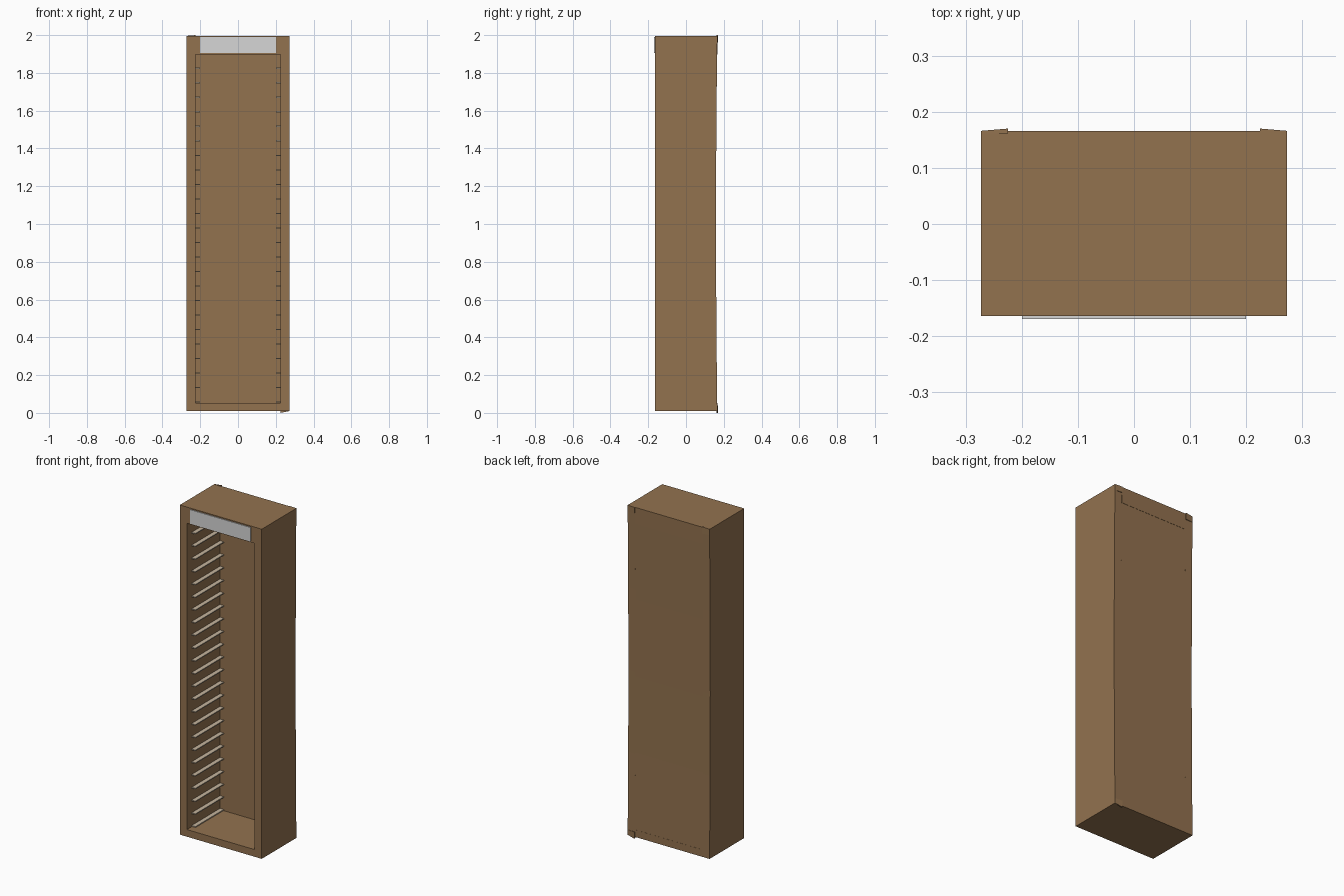
import bpy
import bmesh
from mathutils import Vector

cube = bpy.data.objects.get("Cube")
if cube:
    bpy.data.objects.remove(cube, do_unlink=True)


def material(name, rgb):
    mat = bpy.data.materials.new(name)
    mat.use_nodes = True
    colour = (*rgb, 1.0)
    mat.diffuse_color = colour
    mat.node_tree.nodes["Principled BSDF"].inputs["Base Color"].default_value = colour
    return mat


wood = material("brown wood", (0.29, 0.168, 0.078))
rail_mat = material("pale beige rail", (0.56, 0.46, 0.34))
sign_mat = material("light grey sign", (0.67, 0.67, 0.67))


def finish(name, bm, mat):
    bmesh.ops.recalc_face_normals(bm, faces=bm.faces)
    mesh = bpy.data.meshes.new(name)
    bm.to_mesh(mesh)
    bm.free()
    mesh.materials.append(mat)
    obj = bpy.data.objects.new(name, mesh)
    bpy.context.collection.objects.link(obj)
    return obj


def add_box(bm, lo, hi):
    lo, hi = Vector(lo), Vector(hi)
    verts = bmesh.ops.create_cube(bm, size=1)["verts"]
    for v in verts:
        v.co = (lo + hi) / 2 + v.co * (hi - lo)
    return verts


def box(name, lo, hi, mat, bowed=False):
    bm = bmesh.new()
    add_box(bm, lo, hi)
    if bowed:
        # slight inward bow of the rear face along the height
        for i in range(1, 8):
            geom = bm.verts[:] + bm.edges[:] + bm.faces[:]
            cut = lo[2] + (hi[2] - lo[2]) * i / 8
            bmesh.ops.bisect_plane(bm, geom=geom, plane_co=(0, 0, cut), plane_no=(0, 0, 1))
        for v in bm.verts:
            if v.co.y > hi[1] - 0.001:
                v.co.y = REAR_MID + (REAR - REAR_MID) * (v.co.z - 1) ** 2
    return finish(name, bm, mat)


W, INNER = 0.273, 0.225          # outer and inner half widths
FRONT, REAR, REAR_MID = -0.164, 0.166, 0.159
BASE, FLOOR, CEILING, TOP = 0.01, 0.053, 1.898, 1.996

# Carcass
box("right_side", (-W, FRONT, BASE), (-INNER, REAR, TOP), wood, True)
box("left_side", (INNER, FRONT, BASE), (W, REAR, TOP), wood, True)
box("bottom_board", (-INNER, FRONT, BASE), (INNER, REAR, FLOOR), wood)
box("top_board", (-INNER, FRONT, CEILING), (INNER, REAR, TOP), wood)
box("back_panel", (-INNER, 0.151, FLOOR), (INNER, REAR, CEILING), wood, True)

# Slightly lifted rear corners
for name, side, z0, z1 in (("rear_corner_top_right", -1, 1.96, 2.0),
                           ("rear_corner_top_left", 1, 1.96, TOP),
                           ("rear_corner_bottom_left", 1, 0.0, 0.04)):
    bm = bmesh.new()
    for v in add_box(bm, (INNER, 0.161, z0), (W, 0.17, z1)):
        if v.co.x > INNER + 0.01:
            v.co.y = min(v.co.y, REAR)
            v.co.z = min(max(v.co.z, BASE), TOP)
        v.co.x *= side
    finish(name, bm, wood)

# Tray rails on both inner walls
for name, x0, x1 in (("right_rails", -INNER, -0.2), ("left_rails", 0.2, INNER)):
    bm = bmesh.new()
    for i in range(24):
        z = 0.058 + i * 0.0768
        add_box(bm, (x0, -0.12, z - 0.003), (x1, 0.15, z + 0.003))
    finish(name, bm, rail_mat)

# Blank header sign
box("header_sign", (-0.2, -0.169, 1.904), (0.2, FRONT, 1.989), sign_mat)
